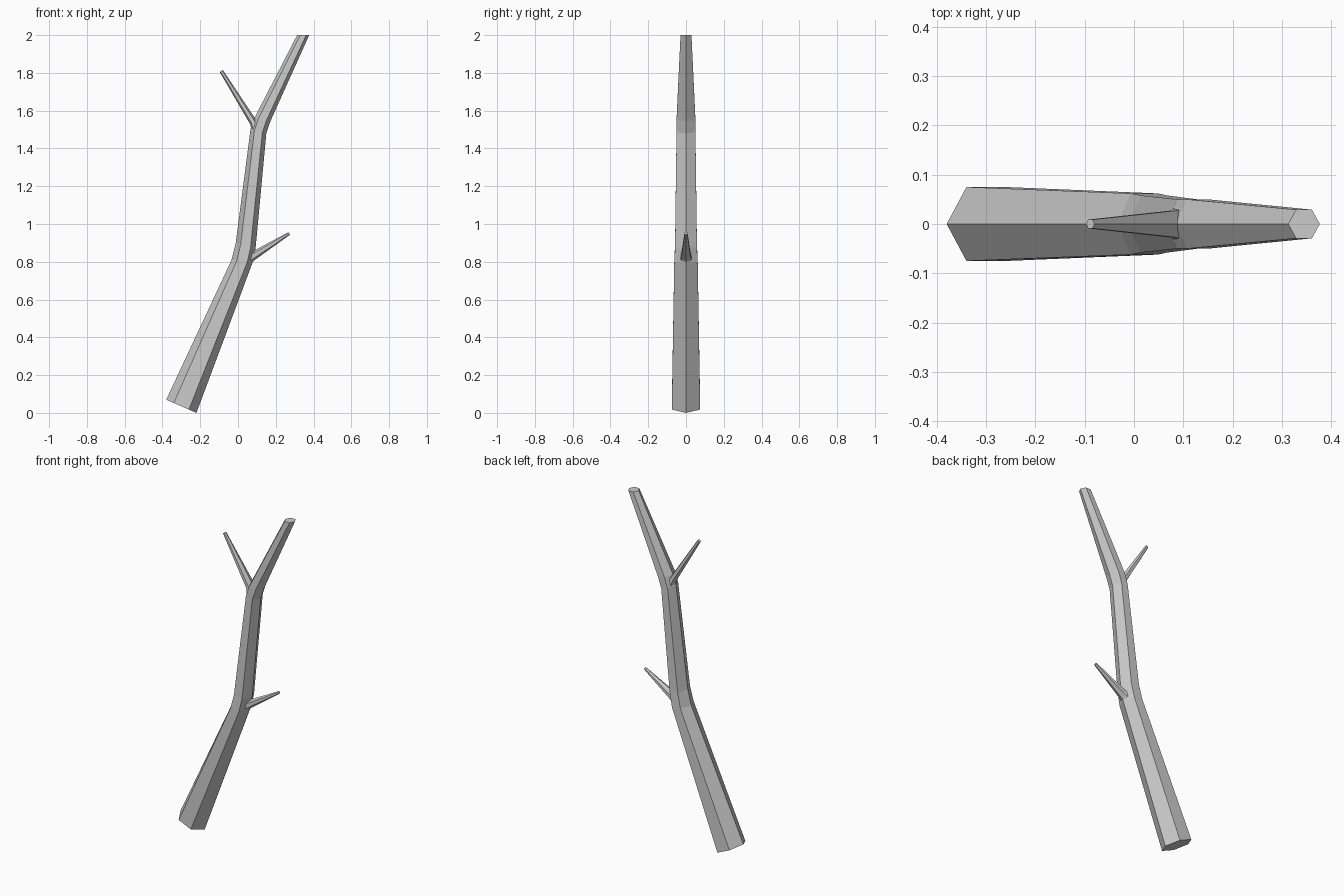
import bpy, bmesh
from mathutils import Vector

if "Cube" in bpy.data.objects:
    bpy.data.objects.remove(bpy.data.objects["Cube"])

def loft(name, rings):
    """Hexagonal limb; each ring is left x, left z, right x, right z, half depth."""
    bm = bmesh.new()
    loops = []
    for xl, zl, xr, zr, d in rings:
        a, b = Vector((xl, 0, zl)), Vector((xr, 0, zr))
        loop = []
        for t, y in ((0, 0), (.25, -1), (.75, -1), (1, 0), (.75, 1), (.25, 1)):
            p = a.lerp(b, t)
            p.y = y * d
            loop.append(bm.verts.new(p))
        loops.append(loop)
    for lo, hi in zip(loops, loops[1:]):
        for i in range(6):
            j = (i + 1) % 6
            bm.faces.new((lo[i], lo[j], hi[j], hi[i]))
    bm.faces.new(loops[0][::-1])
    bm.faces.new(loops[-1])
    bmesh.ops.recalc_face_normals(bm, faces=bm.faces[:])
    me = bpy.data.meshes.new(name)
    bm.to_mesh(me)
    bm.free()
    ob = bpy.data.objects.new(name, me)
    bpy.context.collection.objects.link(ob)
    return ob

# Main stick with two bends
loft("main_branch", [
    (-.38, .07, -.22, 0, .075),
    (-.034, .81, .077, .795, .062),
    (-.012, .90, .093, .87, .058),
    (.066, 1.50, .150, 1.48, .050),
    (.086, 1.56, .172, 1.545, .050),
    (.313, 2, .377, 2, .029)])

# Lower side twig
loft("lower_twig", [
    (.045, .85, .062, .785, .032),
    (.086, .86, .090, .81, .024),
    (.268, .957, .275, .943, .008)])

# Upper side twig
loft("upper_twig", [
    (.073, 1.47, .125, 1.50, .034),
    (.066, 1.525, .090, 1.56, .027),
    (-.097, 1.805, -.08, 1.815, .009)])
